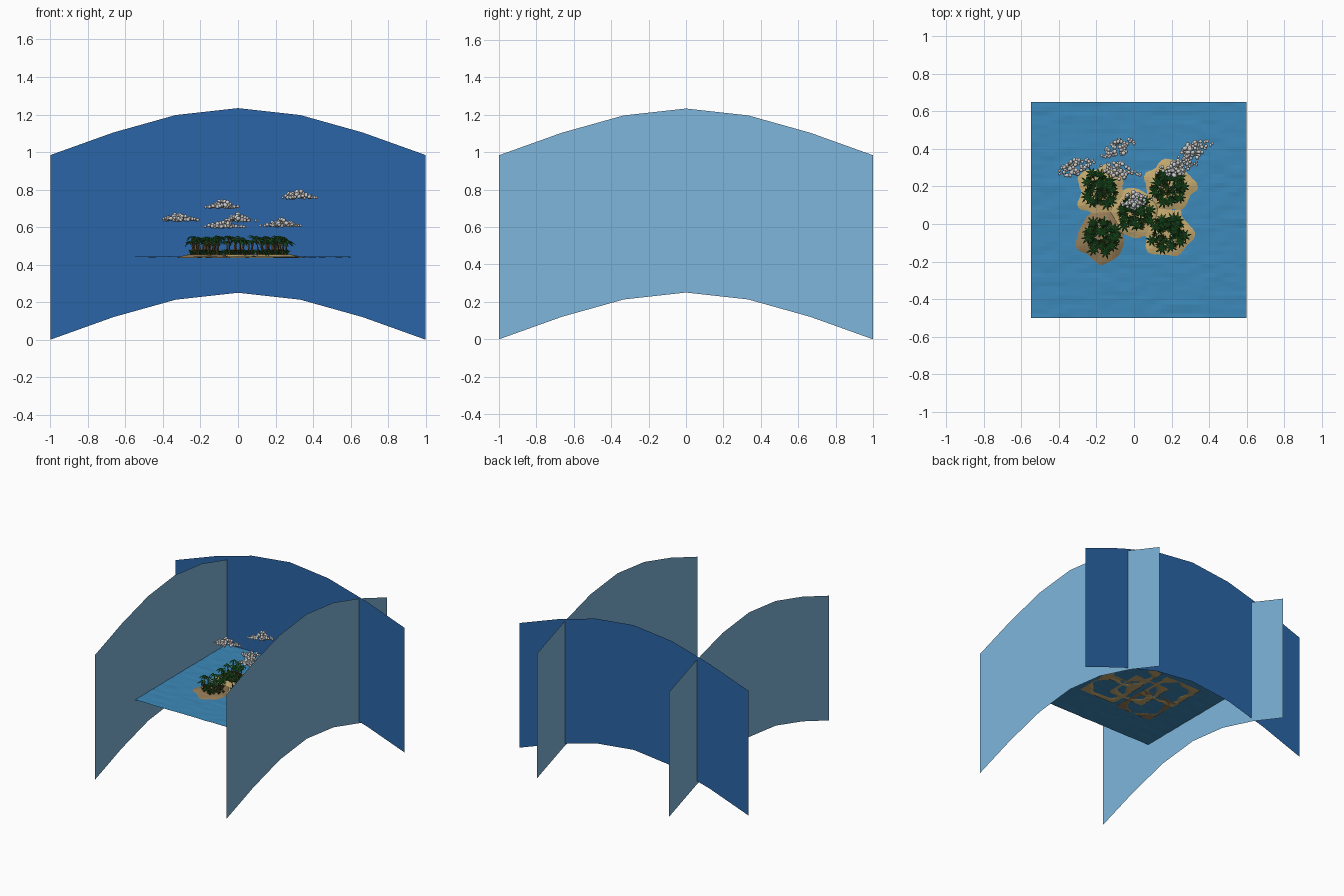
import bpy, bmesh, math, random
from mathutils import Vector, Matrix, noise

if "Cube" in bpy.data.objects:
    bpy.data.objects.remove(bpy.data.objects["Cube"])

random.seed(7)
SEA = 0.441


def mat(name, rgb):
    m = bpy.data.materials.new(name)
    m.diffuse_color = (*rgb, 1)
    m.use_nodes = True
    m.node_tree.nodes["Principled BSDF"].inputs["Base Color"].default_value = m.diffuse_color
    return m


M_BACK = mat("deep_sky", (0.024, 0.13, 0.39))
M_SIDE = mat("pale_sky", (0.21, 0.47, 0.72))
M_SEA = mat("sea", (0.045, 0.25, 0.49))
M_SAND = mat("sand", (0.56, 0.40, 0.16))
M_MUD = mat("wet_sand", (0.30, 0.20, 0.095))
M_TRUNK = mat("bark", (0.17, 0.10, 0.04))
M_LEAF = mat("palm_leaf", (0.02, 0.15, 0.025))
M_BUSH = mat("undergrowth", (0.04, 0.09, 0.015))
M_CLOUD = mat("cloud", (0.78, 0.76, 0.76))


def finish(bm, name, *mats):
    me = bpy.data.meshes.new(name)
    bm.to_mesh(me)
    bm.free()
    ob = bpy.data.objects.new(name, me)
    for m in mats:
        me.materials.append(m)
    bpy.context.collection.objects.link(ob)
    return ob


# Arched backdrop panels
ARCH = [(-1, 0), (-0.665, 0.12), (-0.333, 0.213), (0, 0.25),
        (0.333, 0.213), (0.665, 0.12), (1, 0)]


def panel(name, place, m):
    bm = bmesh.new()
    low = [bm.verts.new(place(u, z)) for u, z in ARCH]
    top = [bm.verts.new(place(u, z + 0.984)) for u, z in ARCH]
    for i in range(len(ARCH) - 1):
        bm.faces.new((low[i], low[i + 1], top[i + 1], top[i]))
    finish(bm, name, m)


panel("back_panel", lambda u, z: (u, 0.65, z), M_BACK)
panel("left_panel", lambda u, z: (-0.55, u, z), M_SIDE)
panel("right_panel", lambda u, z: (0.6, u, z), M_SIDE)


# Rippled sheets: the sea and the island mounds
def sheet(name, cx, cy, half, n, height, m):
    bm = bmesh.new()
    bmesh.ops.create_grid(bm, x_segments=n, y_segments=n, size=half,
                          matrix=Matrix.Translation((cx, cy, 0)))
    for v in bm.verts:
        v.co.z = height(v.co.x, v.co.y)
    return finish(bm, name, m)


def ripple(x, y):
    return SEA + 0.003 * noise.noise(Vector((x * 10, y * 22, 0)))


sheet("sea", 0.025, 0.075, 0.575, 48, ripple, M_SEA)

ISLANDS = [(-0.18, 0.185), (0.185, 0.20), (0.005, 0.06), (-0.17, -0.065), (0.18, -0.045)]


def mound(cx, cy):
    def h(x, y):
        r = math.hypot(x - cx, y - cy) + 0.04 * noise.noise(Vector((x * 14, y * 14, cx * 9)))
        return 0.436 + 0.019 * max(0.0, min(1.0, (0.15 - r) / 0.07))
    return h


# Curved folded leaf blade
def blade(bm, base, ang, length, width, rise, drop, mi):
    out = Vector((math.cos(ang), math.sin(ang), 0))
    side = Vector((-out.y, out.x, 0))
    rows = []
    for t, w in ((0, 0.3), (0.35, 1), (0.7, 0.8), (1, 0.05)):
        c = base + out * length * t + Vector((0, 0, rise * t - drop * t * t))
        s = side * width * w
        fold = Vector((0, 0, -0.5 * width * w))
        rows.append([bm.verts.new(p) for p in (c - s + fold, c, c + s + fold)])
    for a, b in zip(rows, rows[1:]):
        for k in (0, 1):
            f = bm.faces.new((a[k], a[k + 1], b[k + 1], b[k]))
            f.material_index = mi


# Palm with a bent trunk and a crown of fronds
def palm(bm, x, y, z, tall, lean, ang):
    rings, segs, sides = [], 4, 5
    for i in range(segs + 1):
        t = i / segs
        c = Vector((x + math.cos(ang) * lean * t * t, y + math.sin(ang) * lean * t * t, z + tall * t))
        r = 0.0045 - 0.0018 * t
        rings.append([bm.verts.new(c + Vector((r * math.cos(k * math.tau / sides),
                                               r * math.sin(k * math.tau / sides), 0)))
                      for k in range(sides)])
    for a, b in zip(rings, rings[1:]):
        for k in range(sides):
            j = (k + 1) % sides
            bm.faces.new((a[k], a[j], b[j], b[k]))
    turn = random.random()
    for k in range(8):
        blade(bm, c, turn + k * math.tau / 8, random.uniform(0.03, 0.042), 0.0055,
              random.uniform(0.012, 0.03), random.uniform(0.03, 0.048), 1)


for i, (cx, cy) in enumerate(ISLANDS):
    h = mound(cx, cy)
    sheet(f"island_{i + 1}", cx, cy, 0.155, 18, h, M_MUD if i == 3 else M_SAND)

    # Ring of leaning palms plus a few inside
    bm = bmesh.new()
    for k in range(13):
        a = k * math.tau / 9 + random.uniform(-0.2, 0.2)
        r = random.uniform(0.055, 0.08) if k < 9 else random.uniform(0.01, 0.045)
        x, y = cx + r * math.cos(a), cy + r * math.sin(a)
        palm(bm, x, y, h(x, y) - 0.002, random.uniform(0.065, 0.098),
             random.uniform(0.005, 0.022), a + random.uniform(-0.6, 0.6))
    finish(bm, f"palms_{i + 1}", M_TRUNK, M_LEAF)

    # Dense low undergrowth
    bm = bmesh.new()
    for k in range(60):
        a, r = random.uniform(0, math.tau), 0.085 * math.sqrt(random.random())
        x, y = cx + r * math.cos(a), cy + r * math.sin(a)
        for b in range(6):
            blade(bm, Vector((x, y, h(x, y))), b * math.tau / 6 + a, 0.018, 0.004,
                  random.uniform(0.03, 0.05), 0.022, k % 2)
    finish(bm, f"undergrowth_{i + 1}", M_BUSH, M_LEAF)

# Clouds: flat-bottomed heaps of small puffs (x, y, base z, half width, turn)
CLOUDS = [(-0.32, 0.30, 0.638, 0.12, 0.35), (-0.08, 0.405, 0.707, 0.10, 0.4),
          (0.315, 0.39, 0.757, 0.12, 0.45), (0.23, 0.30, 0.608, 0.115, 0.2),
          (-0.08, 0.285, 0.602, 0.115, -0.2), (0.0, 0.125, 0.635, 0.095, 0.1)]
for i, (cx, cy, cz, w, turn) in enumerate(CLOUDS):
    bm = bmesh.new()
    for k in range(65):
        u = max(-1, min(1, random.gauss(0, 0.42)))
        fall = 1 - abs(u)
        v = random.uniform(-1, 1) * 0.038 * (0.25 + fall)
        z = cz + random.random() ** 1.5 * 0.036 * fall ** 1.3
        x, y = u * w, v
        p = (cx + x * math.cos(turn) - y * math.sin(turn),
             cy + x * math.sin(turn) + y * math.cos(turn), z)
        bmesh.ops.create_icosphere(bm, subdivisions=2, radius=random.uniform(0.006, 0.009) + 0.004 * fall,
                                   matrix=Matrix.Translation(p))
    for f in bm.faces:
        f.smooth = True
    finish(bm, f"cloud_{i + 1}", M_CLOUD)
